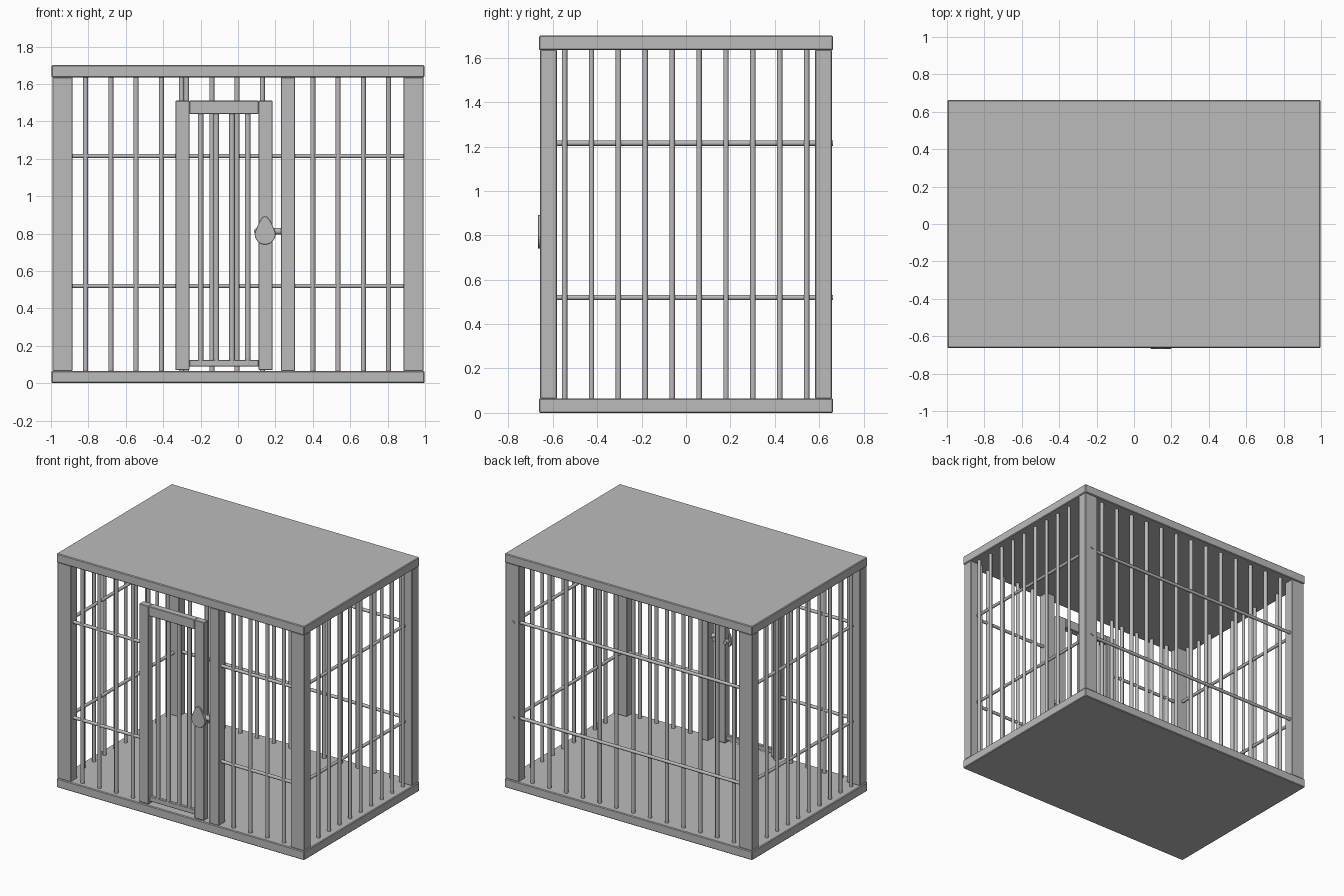
import bpy
import bmesh
import math
from mathutils import Vector

old = bpy.data.objects.get("Cube")
if old:
    bpy.data.objects.remove(old, do_unlink=True)

GREY = (0.5, 0.5, 0.5, 1.0)
metal = bpy.data.materials.new("grey metal")
metal.use_nodes = True
metal.diffuse_color = GREY
metal.node_tree.nodes["Principled BSDF"].inputs["Base Color"].default_value = GREY


def finish(name, bm, bevel=0.0):
    mesh = bpy.data.meshes.new(name)
    bmesh.ops.recalc_face_normals(bm, faces=bm.faces)
    bm.to_mesh(mesh)
    bm.free()
    mesh.materials.append(metal)
    obj = bpy.data.objects.new(name, mesh)
    bpy.context.collection.objects.link(obj)
    if bevel:
        mod = obj.modifiers.new("soft_edges", "BEVEL")
        mod.width = bevel
        mod.segments = 1
    return obj


def box(name, x, y, z, bevel=0.003):
    """Box given by its (low, high) range on each axis."""
    bm = bmesh.new()
    bmesh.ops.create_cube(bm, size=1)
    for v in bm.verts:
        v.co = [sum(r) / 2 + c * (r[1] - r[0]) for r, c in zip((x, y, z), v.co)]
    return finish(name, bm, bevel)


def rod(name, start, end, radius, sides=12):
    """Smooth round bar between two points."""
    a, b = Vector(start), Vector(end)
    bm = bmesh.new()
    bmesh.ops.create_cone(bm, cap_ends=True, segments=sides, radius1=radius,
                          radius2=radius, depth=(b - a).length)
    turn = (b - a).to_track_quat("Z", "Y")
    for v in bm.verts:
        v.co = turn @ v.co + (a + b) / 2
    for f in bm.faces:
        f.smooth = len(f.verts) == 4
    return finish(name, bm)


FLOOR, CEILING = 0.065, 1.635
RAIL_HEIGHTS = (0.52, 1.215)
BAR, RAIL = 0.0135, 0.0115

# Floor and roof slabs
box("floor", (-0.997, 0.997), (-0.663, 0.663), (0, FLOOR), 0.005)
box("roof", (-0.997, 0.997), (-0.663, 0.663), (CEILING, 1.70), 0.005)

# Corner posts and the post beside the door
for sx, side in ((-1, "right"), (1, "left")):
    for sy, end in ((-1, "front"), (1, "back")):
        xs = sorted((sx * 0.885, sx * 0.992))
        ys = sorted((sy * 0.582, sy * 0.657))
        box(f"{end}_{side}_post", xs, ys, (FLOOR, CEILING))
box("door_post", (0.23, 0.305), (-0.657, -0.582), (FLOOR, CEILING))

# Upright bars of the back and front walls
for i in range(13):
    x = -0.815 + i * 0.135
    rod("back_bar", (x, 0.612, FLOOR), (x, 0.612, CEILING), BAR)
    if x < -0.35 or x > 0.35:
        rod("front_bar", (x, -0.62, FLOOR), (x, -0.62, CEILING), BAR)
rod("hinge_bar", (-0.302, -0.6, FLOOR), (-0.302, -0.6, CEILING), BAR)

# Upright bars of the side walls
for i in range(10):
    y = -0.547 + i * 0.1212
    for x in (-0.945, 0.945):
        rod("side_bar", (x, y, FLOOR), (x, y, CEILING), BAR * 0.9)

# Level rails; the left side rails poke out through the back post
for z in RAIL_HEIGHTS:
    rod("back_rail", (-0.9, 0.632, z), (0.9, 0.632, z), RAIL)
    rod("front_right_rail", (-0.9, -0.62, z), (-0.3, -0.62, z), RAIL)
    rod("front_left_rail", (0.28, -0.62, z), (0.9, -0.62, z), RAIL)
    rod("right_rail", (-0.93, -0.62, z), (-0.93, 0.62, z), RAIL)
    rod("left_rail", (0.93, -0.62, z), (0.93, 0.663, z), RAIL)

# Door frame and its bars
DEPTH = (-0.657, -0.608)
box("door_hinge_stile", (-0.335, -0.26), DEPTH, (0.07, 1.51))
box("door_latch_stile", (0.11, 0.185), DEPTH, (0.07, 1.51))
box("door_top_rail", (-0.26, 0.11), DEPTH, (1.44, 1.51))
box("door_bottom_rail", (-0.26, 0.11), (-0.645, -0.62), (0.088, 0.125))
for i in range(4):
    x = -0.2 + i * 0.084
    rod("door_bar", (x, -0.632, 0.1), (x, -0.632, 1.46), BAR * 1.1)

# Teardrop lock plate with a round base and a blunt tip
bm = bmesh.new()
rim = []
for i in range(24):
    a = math.tau * i / 24
    up = max(0, math.sin(a))
    rim.append(bm.verts.new((0.145 + 0.056 * math.cos(a) * (1 - 0.12 * up),
                             -0.667, 0.797 + math.sin(a) * (0.056 + 0.04 * up ** 2))))
plate = bm.faces.new(rim)
push = bmesh.ops.extrude_face_region(bm, geom=[plate])
for v in push["geom"]:
    if isinstance(v, bmesh.types.BMVert):
        v.co.y += 0.02
finish("lock_plate", bm, 0.002)

# Bolt into the post and the small inner catch
rod("lock_bolt", (0.15, -0.635, 0.812), (0.24, -0.635, 0.812), 0.018)
for x in (0.1, 0.19):
    rod("inner_catch", (x, -0.62, 0.812), (x, -0.59, 0.812), 0.015)
